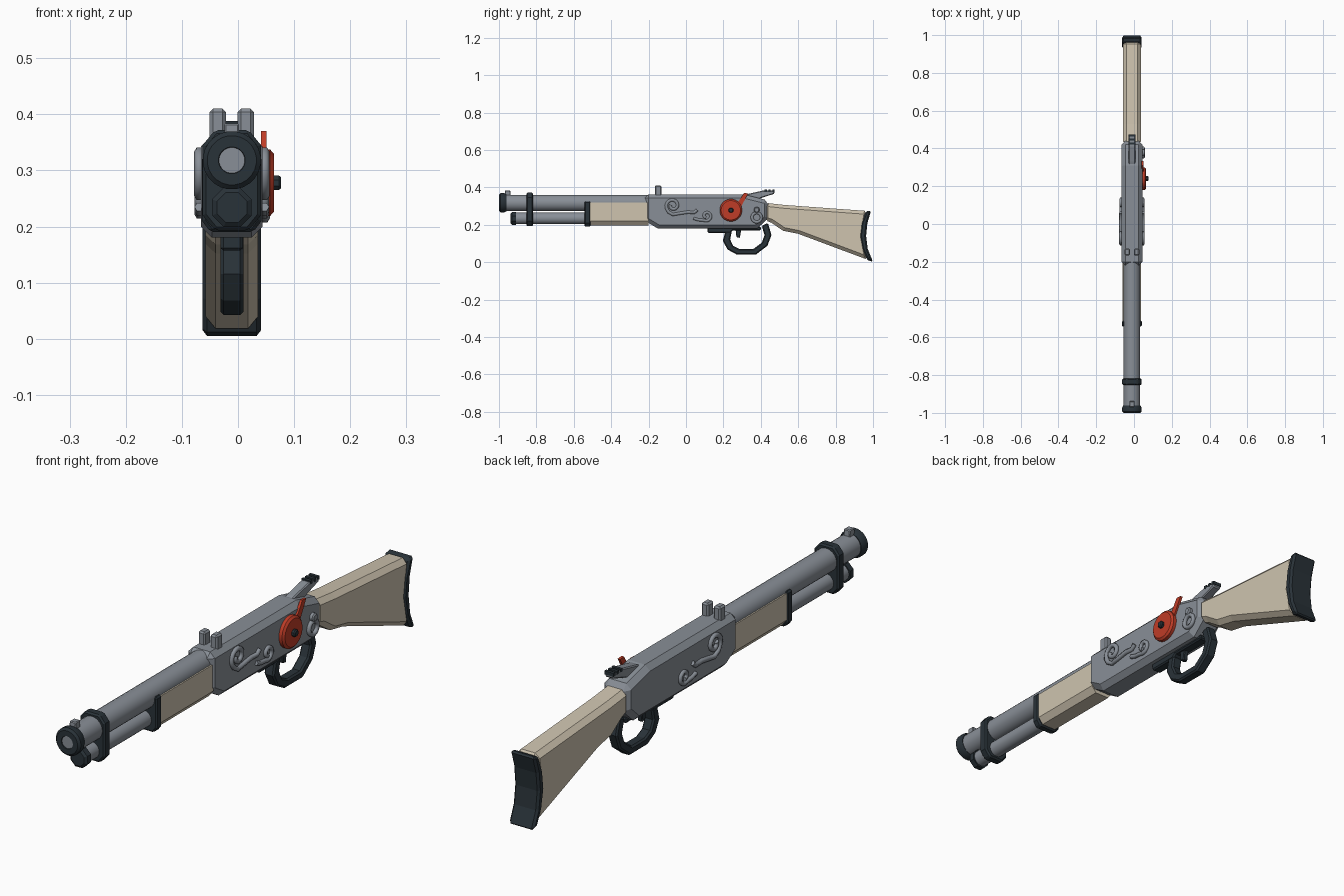
import bpy, bmesh, math
from mathutils import Vector

cube = bpy.data.objects.get("Cube")
if cube:
    bpy.data.objects.remove(cube, do_unlink=True)

CX = -0.011  # lengthwise axis of the gun


def material(name, color):
    mat = bpy.data.materials.new(name)
    mat.use_nodes = True
    mat.diffuse_color = (*color, 1)
    mat.node_tree.nodes["Principled BSDF"].inputs["Base Color"].default_value = (*color, 1)
    return mat


STEEL = material("steel grey", (0.25, 0.275, 0.31))
DARK = material("dark blue black", (0.022, 0.032, 0.04))
WOOD = material("pale wood", (0.62, 0.55, 0.43))
RED = material("red", (0.52, 0.045, 0.02))


def finish(name, bm, mat, smooth=False):
    bmesh.ops.recalc_face_normals(bm, faces=bm.faces)
    mesh = bpy.data.meshes.new(name)
    bm.to_mesh(mesh)
    bm.free()
    mesh.materials.append(mat)
    obj = bpy.data.objects.new(name, mesh)
    bpy.context.collection.objects.link(obj)
    if smooth:
        select_only(obj)
        bpy.ops.object.shade_smooth_by_angle(angle=math.radians(35))
    return obj


def select_only(obj):
    bpy.ops.object.select_all(action="DESELECT")
    obj.select_set(True)
    bpy.context.view_layer.objects.active = obj


def chamfer(bm, width):
    bmesh.ops.recalc_face_normals(bm, faces=bm.faces)
    sharp = [e for e in bm.edges if e.calc_face_angle(0) > math.radians(50)]
    bmesh.ops.bevel(bm, geom=sharp, offset=width, segments=1, affect="EDGES", clamp_overlap=True)


def side_prism(name, outline, half, mat, bevel=0.0, x=CX):
    """Extrude a (y, z) outline across the width."""
    bm = bmesh.new()
    ends = [[bm.verts.new((x + s * half, y, z)) for y, z in outline] for s in (-1, 1)]
    for ring in ends:
        bm.faces.new(ring)
    for i in range(len(outline)):
        bm.faces.new((ends[0][i - 1], ends[0][i], ends[1][i], ends[1][i - 1]))
    if bevel:
        chamfer(bm, bevel)
    return finish(name, bm, mat)


def end_prism(name, outline, y0, y1, mat, bevel=0.0):
    """Extrude an (offset from axis, z) outline along the length."""
    bm = bmesh.new()
    ends = [[bm.verts.new((CX + x, y, z)) for x, z in outline] for y in (y0, y1)]
    for ring in ends:
        bm.faces.new(ring)
    for i in range(len(outline)):
        bm.faces.new((ends[0][i - 1], ends[0][i], ends[1][i], ends[1][i - 1]))
    if bevel:
        chamfer(bm, bevel)
    return finish(name, bm, mat)


def lathe(name, profile, center, axis, mat, sides=24):
    """Turn (distance, radius) pairs about the x or y axis."""
    bm = bmesh.new()
    rings = []
    for d, r in profile:
        ring = []
        for i in range(sides):
            a = math.tau * (i + 0.5) / sides
            u, v = r * math.cos(a), r * math.sin(a)
            offset = (u, d, v) if axis == "y" else (d, u, v)
            ring.append(bm.verts.new(Vector(center) + Vector(offset)))
        rings.append(ring)
    for a, b in zip(rings, rings[1:]):
        for i in range(sides):
            bm.faces.new((a[i - 1], a[i], b[i], b[i - 1]))
    bm.faces.new(rings[0])
    bm.faces.new(rings[-1])
    return finish(name, bm, mat, smooth=sides > 8)


def wire(name, path, x, radius, mat, cyclic=False):
    """Round wire following (y, z) points on a side of the gun."""
    curve = bpy.data.curves.new(name, "CURVE")
    curve.dimensions = "3D"
    curve.bevel_depth = radius
    curve.bevel_resolution = 1
    curve.use_fill_caps = True
    spline = curve.splines.new("POLY")
    spline.points.add(len(path) - 1)
    for p, (y, z) in zip(spline.points, path):
        p.co = (x, y, z, 1)
    spline.use_cyclic_u = cyclic
    curve.materials.append(mat)
    obj = bpy.data.objects.new(name, curve)
    bpy.context.collection.objects.link(obj)
    select_only(obj)
    bpy.ops.object.convert(target="MESH")


def spiral(y, z, r0, r1, start, end, steps=22):
    path = []
    for i in range(steps + 1):
        t = i / steps
        a = math.radians(start + (end - start) * t)
        r = r0 + (r1 - r0) * t
        path.append((y + r * math.cos(a), z + r * math.sin(a)))
    return path


# Barrel, muzzle and magazine tube
lathe("barrel", [(-0.98, 0.044), (-0.2, 0.044)], (CX, 0, 0.317), "y", STEEL)
lathe("muzzle", [(-0.994, 0.022), (-1, 0.024), (-1, 0.044), (-0.992, 0.052),
                 (-0.972, 0.052), (-0.96, 0.046)], (CX, 0, 0.318), "y", DARK)
lathe("bore", [(-0.997, 0.023), (-0.98, 0.023)], (CX, 0, 0.318), "y", STEEL)
lathe("magazine_tube", [(-0.92, 0.031), (-0.2, 0.031)], (CX, 0, 0.235), "y", STEEL)
lathe("magazine_cap", [(-0.937, 0.029), (-0.93, 0.038), (-0.908, 0.038)],
      (CX, 0, 0.234), "y", DARK, sides=8)

# Bands that clamp the barrel and the fore-end
end_prism("front_band", [(-0.052, 0.22), (-0.03, 0.193), (0.03, 0.193), (0.052, 0.22),
                         (0.052, 0.345), (0.03, 0.372), (-0.03, 0.372), (-0.052, 0.345)],
          -0.853, -0.817, DARK, 0.006)
end_prism("rear_band", [(-0.053, 0.21), (-0.038, 0.19), (0.038, 0.19), (0.053, 0.21),
                        (0.053, 0.326), (-0.053, 0.326)], -0.543, -0.511, DARK, 0.006)
end_prism("fore_end", [(-0.049, 0.22), (-0.03, 0.196), (0.03, 0.196), (0.049, 0.22),
                       (0.049, 0.32), (-0.049, 0.32)], -0.52, -0.2, WOOD)

# Receiver
side_prism("receiver", [(-0.22, 0.222), (-0.15, 0.18), (0.38, 0.18), (0.44, 0.235),
                        (0.44, 0.33), (0.31, 0.363), (-0.22, 0.363)], 0.055, STEEL, 0.02)

# Sights
side_prism("front_sight", [(-0.97, 0.35), (-0.937, 0.35), (-0.94, 0.384), (-0.968, 0.384)],
           0.013, STEEL, 0.003)
for side, label in ((-1, "right"), (1, "left")):
    side_prism("rear_sight_" + label, [(-0.167, 0.35), (-0.13, 0.35), (-0.13, 0.41), (-0.167, 0.41)],
               0.0145, STEEL, 0.006, x=CX + side * 0.025)

# Hammer with dark grip ridges
side_prism("hammer", [(0.27, 0.345), (0.33, 0.365), (0.41, 0.383), (0.472, 0.383),
                      (0.472, 0.366), (0.40, 0.343), (0.36, 0.32)], 0.018, STEEL, 0.004)
for i in range(3):
    y = 0.42 + i * 0.021
    side_prism("hammer_ridge", [(y, 0.375), (y + 0.012, 0.375), (y + 0.012, 0.388), (y, 0.388)],
               0.019, DARK)

# Stock and curved butt plate
side_prism("stock", [(0.42, 0.225), (0.455, 0.212), (0.52, 0.168), (0.6, 0.152), (0.975, 0.012),
                     (0.95, 0.14), (0.972, 0.274), (0.53, 0.306), (0.42, 0.318)], 0.047, WOOD, 0.018)
side_prism("butt_plate", [(0.97, 0.012), (0.943, 0.07), (0.93, 0.14), (0.938, 0.21), (0.962, 0.272),
                          (0.99, 0.277), (0.97, 0.21), (0.963, 0.14), (0.972, 0.07), (1, 0.002)],
           0.052, DARK, 0.008)

# Lever plate, loop and trigger
side_prism("lever_plate", [(0.115, 0.157), (0.235, 0.157), (0.25, 0.17), (0.40, 0.17),
                           (0.40, 0.19), (0.115, 0.19)], 0.02, DARK, 0.005)
outer = [(0.21, 0.165), (0.197, 0.115), (0.222, 0.068), (0.27, 0.042), (0.375, 0.042),
         (0.435, 0.088), (0.457, 0.145), (0.438, 0.21)]
inner = [(0.405, 0.195), (0.42, 0.145), (0.405, 0.105), (0.362, 0.072), (0.285, 0.072),
         (0.252, 0.088), (0.236, 0.122), (0.245, 0.165)]
side_prism("lever_loop", outer + inner, 0.0205, DARK, 0.006)
side_prism("trigger", [(0.265, 0.175), (0.295, 0.175), (0.288, 0.13), (0.27, 0.133)],
           0.01, DARK, 0.003)

# Raised scrollwork on both sides
big_scroll = spiral(-0.07, 0.303, 0.012, 0.038, -200, 220) + [
    (-0.092, 0.268), (-0.07, 0.255), (-0.03, 0.262), (0.01, 0.268), (0.045, 0.266), (0.06, 0.28)]
small_scroll = [(0.04, 0.235), (0.065, 0.227), (0.09, 0.225)] + spiral(0.11, 0.248, 0.027, 0.01, -100, 260)
for side, label in ((-1, "right"), (1, "left")):
    x = CX + side * 0.058
    wire("large_scroll_" + label, big_scroll, x, 0.0095, STEEL)
    wire("small_scroll_" + label, small_scroll, x, 0.0085, STEEL)

# Red dial, its knob and its arm
lathe("dial", [(0.04, 0.06), (0.057, 0.06), (0.064, 0.052), (0.064, 0.02)],
      (0, 0.24, 0.278), "x", RED)
lathe("dial_knob", [(0.06, 0.014), (0.073, 0.014), (0.077, 0.01)], (0, 0.24, 0.278), "x", DARK, sides=8)
side_prism("dial_arm", [(0.26, 0.3), (0.29, 0.29), (0.315, 0.335), (0.333, 0.368),
                        (0.31, 0.37), (0.288, 0.335)], 0.005, RED, x=0.046)

# Rear ring fitting
wire("rear_ring", spiral(0.378, 0.24, 0.025, 0.025, 0, 345), 0.048, 0.009, STEEL, cyclic=True)
lathe("ring_stud", [(0.04, 0.016), (0.055, 0.016), (0.059, 0.011)], (0, 0.378, 0.28), "x", STEEL, sides=12)
